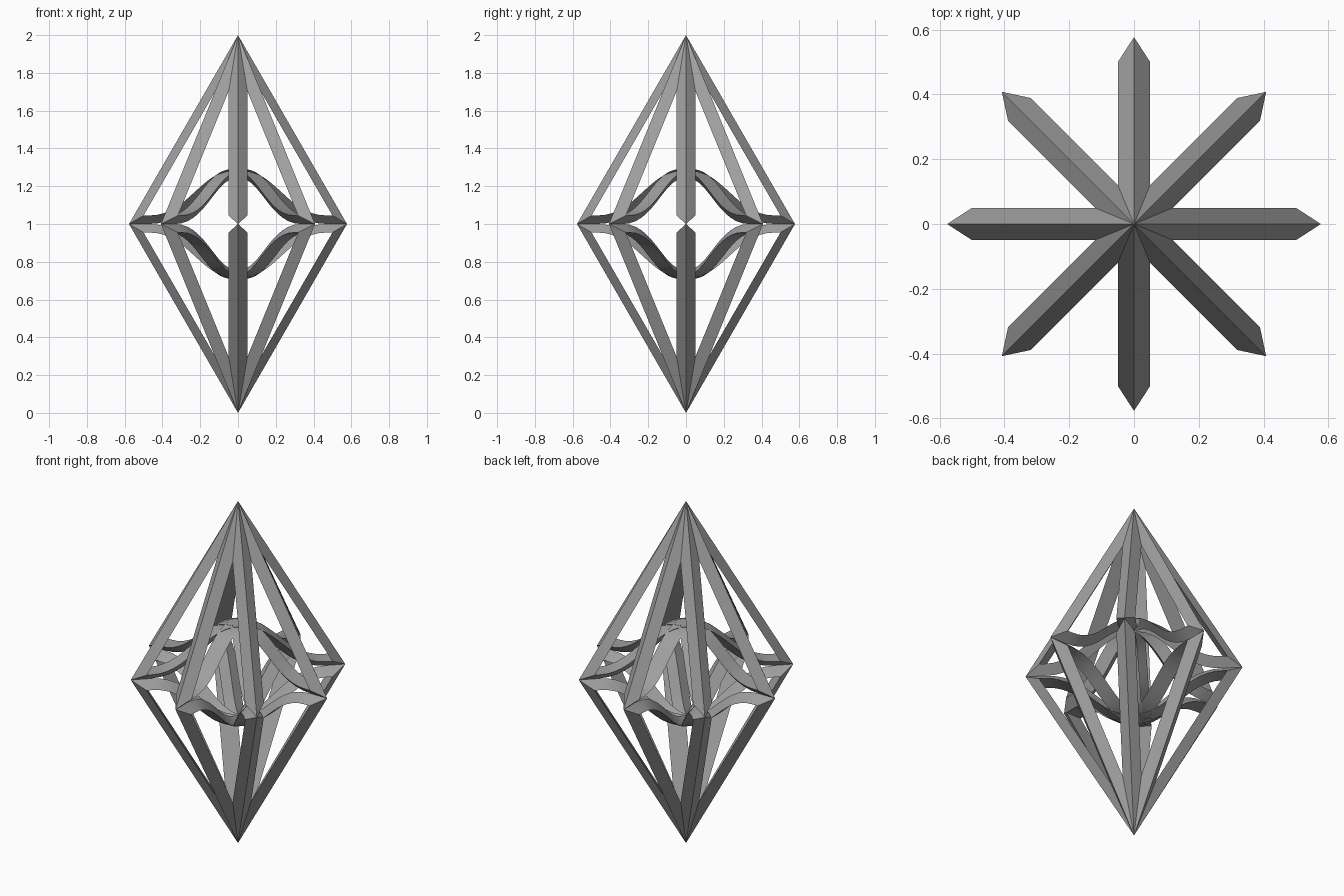
import bpy
import bmesh
import math
from mathutils import Vector, Matrix
from mathutils.geometry import interpolate_bezier

if "Cube" in bpy.data.objects:
    bpy.data.objects.remove(bpy.data.objects["Cube"])

grey = bpy.data.materials.new("grey")
grey.use_nodes = True
colour = (0.35, 0.35, 0.35, 1)
grey.diffuse_color = colour
grey.node_tree.nodes["Principled BSDF"].inputs["Base Color"].default_value = colour

HALF_WIDTH = 0.05
DEPTH = 0.045


def arm_sections():
    """Pairs of (flat side, ridge) points as (radius, height above the middle)."""
    # Straight bar from the tip to the sharp outer corner
    sections = [((0, 0.911), (0, 1)), ((0.5, 0.045), (0.577, 0))]
    # Curved inner strut from the corner to the centre line
    pts = interpolate_bezier(Vector((0.47, 0.045)), Vector((0.26, 0.045)),
                             Vector((0.20, 0.29)), Vector((0, 0.29)), 15)
    for i, p in enumerate(pts):
        d = (pts[min(i + 1, len(pts) - 1)] - pts[max(i - 1, 0)]).normalized()
        if i in (0, len(pts) - 1):
            d = Vector((-1, 0))
        ridge = p + Vector((-d.y, d.x)) * -DEPTH if d.x > 0 else p + Vector((d.y * -1, d.x)) * DEPTH
        sections.append((tuple(p), (max(ridge.x, 0), ridge.y)))
    return sections


def build_arm(name, angle, side):
    """One triangular bar folded at the corner; side is 1 for upper, -1 for lower."""
    bm = bmesh.new()
    rings = []
    for (fr, fz), (rr, rz) in arm_sections():
        rings.append([bm.verts.new(co) for co in (
            (fr, -HALF_WIDTH, fz), (rr, 0, rz), (fr, HALF_WIDTH, fz))])
    for a, b in zip(rings, rings[1:]):
        for i in range(3):
            j = (i + 1) % 3
            bm.faces.new((a[i], a[j], b[j], b[i]))
    bm.faces.new(rings[0])
    bm.faces.new(rings[-1])
    bm.transform(Matrix.Translation((0, 0, 1)) @ Matrix.Rotation(angle, 4, "Z")
                 @ Matrix.Diagonal((1, 1, side, 1)))
    bmesh.ops.recalc_face_normals(bm, faces=bm.faces)
    mesh = bpy.data.meshes.new(name)
    bm.to_mesh(mesh)
    bm.free()
    mesh.materials.append(grey)
    obj = bpy.data.objects.new(name, mesh)
    bpy.context.collection.objects.link(obj)
    return obj


# Eight arms above and eight mirrored below
arms = []
for k in range(8):
    for label, side in (("upper", 1), ("lower", -1)):
        arms.append(build_arm(f"{label}_arm_{k + 1}", k * math.pi / 4, side))

bpy.ops.object.select_all(action="DESELECT")
for arm in arms:
    arm.select_set(True)
bpy.context.view_layer.objects.active = arms[0]
bpy.ops.object.shade_smooth_by_angle(angle=math.radians(30))
